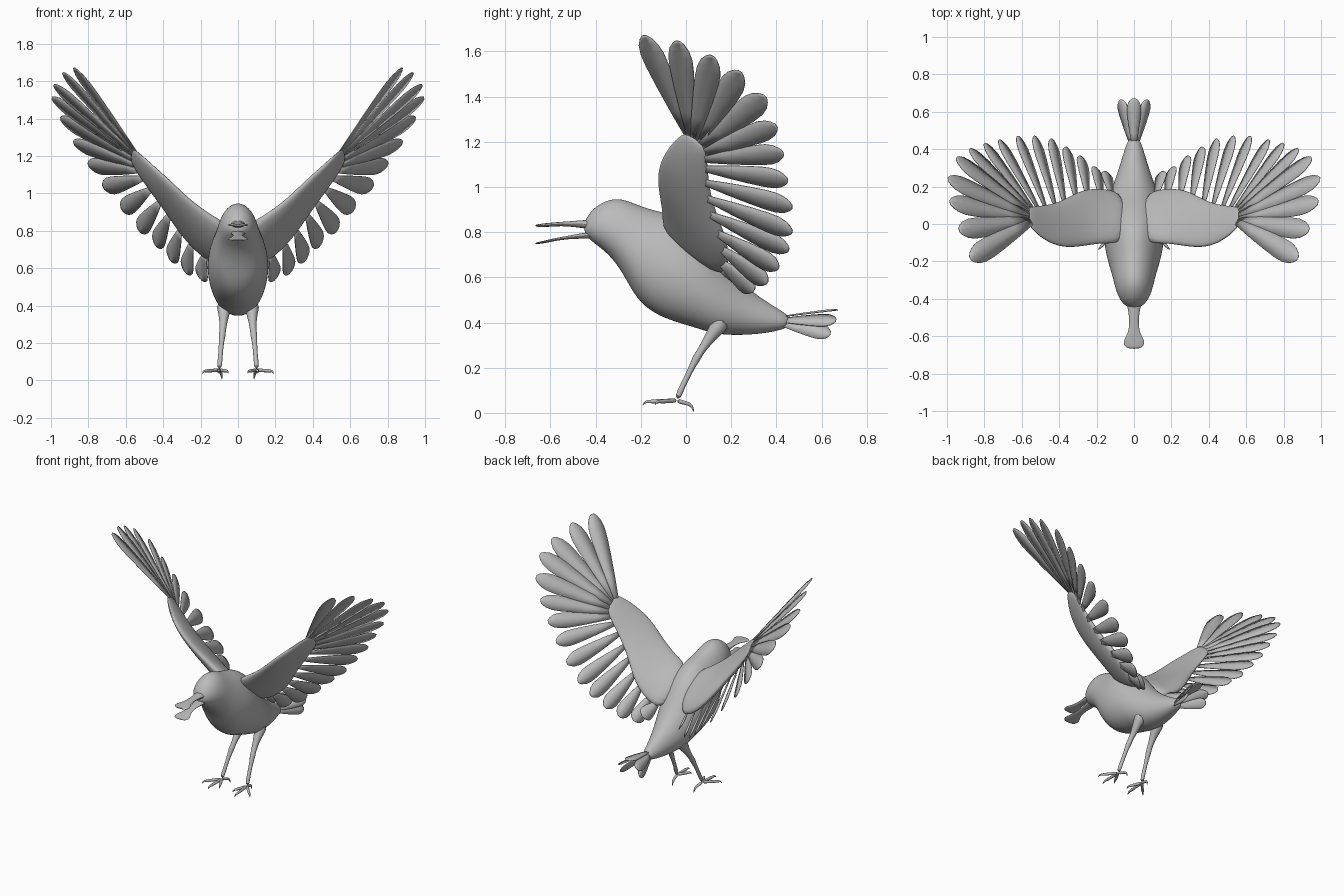
import bpy, bmesh, math
from mathutils import Vector as V

cube = bpy.data.objects.get("Cube")
if cube:
    bpy.data.objects.remove(cube)

grey = bpy.data.materials.new("plain grey")
grey.use_nodes = True
grey.diffuse_color = (0.5, 0.5, 0.5, 1)
grey.node_tree.nodes["Principled BSDF"].inputs["Base Color"].default_value = (0.5, 0.5, 0.5, 1)


def finish(name, bm, mirror=False, subsurf=0, thick=0):
    """Turn a bmesh into a smooth-shaded object with its modifiers."""
    bmesh.ops.recalc_face_normals(bm, faces=bm.faces)
    mesh = bpy.data.meshes.new(name)
    bm.to_mesh(mesh)
    bm.free()
    mesh.materials.append(grey)
    ob = bpy.data.objects.new(name, mesh)
    bpy.context.collection.objects.link(ob)
    bpy.ops.object.select_all(action='DESELECT')
    ob.select_set(True)
    bpy.context.view_layer.objects.active = ob
    bpy.ops.object.shade_smooth_by_angle(angle=math.radians(50))
    if thick:
        mod = ob.modifiers.new("thickness", 'SOLIDIFY')
        mod.thickness, mod.offset = thick, 0
    if subsurf:
        ob.modifiers.new("smooth", 'SUBSURF').levels = subsurf
        ob.modifiers["smooth"].render_levels = subsurf
    if mirror:
        ob.modifiers.new("mirror", 'MIRROR').use_mirror_merge = False
    return ob


def loft(bm, rings, sides=16, egg=0.0):
    """Skin elliptical rings, each given as centre, half axis u, half axis v."""
    loops = []
    for c, u, v in rings:
        loop = []
        for i in range(sides):
            a = math.tau * i / sides
            loop.append(bm.verts.new(c + u * math.cos(a) * (1 - egg * math.sin(a)) + v * math.sin(a)))
        loops.append(loop)
    for a, b in zip(loops, loops[1:]):
        for i in range(sides):
            j = (i + 1) % sides
            bm.faces.new((a[i], a[j], b[j], b[i]))
    bm.faces.new(loops[0])
    bm.faces.new(loops[-1])


def tube(bm, points, sides=10):
    """Round limb through (x, y, z, radius) points."""
    pts = [V(p[:3]) for p in points]
    rings = []
    for i, p in enumerate(pts):
        t = (pts[min(i + 1, len(pts) - 1)] - pts[max(i - 1, 0)]).normalized()
        u = t.cross(V((1, 0.1, 0.3))).normalized()
        rings.append((p, u * points[i][3], t.cross(u) * points[i][3]))
    loft(bm, rings, sides)


FEATHER = [(0, .3), (.25, .6), (.5, .85), (.7, 1), (.82, 1), (.91, .82), (.97, .5), (1, .2)]


def feather(bm, base, tip, normal, width):
    """Cambered vane from base to tip."""
    base, tip = V(base), V(tip)
    axis = tip - base
    side = V(normal).cross(axis).normalized()
    up = axis.cross(side).normalized()
    rows = []
    for t, w in FEATHER:
        c = base + axis * t
        s = side * w * width / 2
        rows.append([bm.verts.new(p) for p in (c - s, c + up * 0.006 * w, c + s)])
    for a, b in zip(rows, rows[1:]):
        for i in (0, 1):
            bm.faces.new((a[i], a[i + 1], b[i + 1], b[i]))


# Body and head: y, bottom, top, half width
BODY = [(-.45, .80, .84, .02), (-.435, .775, .875, .05), (-.40, .745, .915, .08),
        (-.34, .70, .948, .102), (-.28, .62, .95, .115), (-.22, .50, .925, .135),
        (-.14, .435, .898, .155), (-.05, .40, .88, .165), (.04, .375, .82, .16),
        (.12, .348, .725, .142), (.2, .342, .62, .115), (.3, .345, .53, .08),
        (.4, .36, .465, .05), (.46, .38, .43, .028)]
bm = bmesh.new()
loft(bm, [(V((0, y, (b + t) / 2)), V((w, 0, 0)), V((0, 0, (t - b) / 2))) for y, b, t, w in BODY],
     20, egg=0.12)
finish("body", bm, subsurf=2)

# Open bill with spoon-shaped ends: y, z offset, half width, half height
BILL = [(-.39, .0, .05, .026), (-.45, .002, .034, .019), (-.52, .004, .024, .011),
        (-.58, .002, .03, .009), (-.62, -.002, .058, .009), (-.65, -.004, .058, .007),
        (-.668, -.004, .03, .004)]
for name, z, slope in (("upper_bill", .833, 0), ("lower_bill", .79, .13)):
    bm = bmesh.new()
    loft(bm, [(V((0, y, z + dz + slope * (y + .39))), V((w, 0, 0)), V((0, 0, h * (.7 if slope else 1))))
              for y, dz, w, h in BILL], 12)
    finish(name, bm, subsurf=1)

# Wing arm: leading point, trailing point, half thickness
ARM = [((.04, -.11, .82), (.06, .17, .60), .06), ((.15, -.10, .88), (.17, .19, .645), .05),
       ((.27, -.12, .97), (.28, .19, .75), .042), ((.36, -.13, 1.06), (.38, .125, .90), .036),
       ((.45, -.105, 1.14), (.47, .10, 1.02), .03), ((.53, -.045, 1.215), (.55, .095, 1.13), .02),
       ((.565, 0, 1.245), (.575, .08, 1.18), .008)]
bm = bmesh.new()
rings = []
for lead, trail, h in ARM:
    lead, trail = V(lead), V(trail)
    chord = (lead - trail) / 2
    span = V((.52, .1, .42))
    rings.append(((lead + trail) / 2, chord, chord.cross(span).normalized() * h))
loft(bm, rings, 16)
finish("wing_arm", bm, mirror=True, subsurf=2)

# Flight feathers: tips from the outermost to the innermost
TIPS = [(.875, -.185, 1.67), (.935, -.035, 1.645), (.985, .115, 1.58), (.995, .24, 1.51),
        (.95, .35, 1.4), (.88, .4, 1.27), (.80, .43, 1.15), (.72, .45, 1.03), (.62, .47, .91),
        (.53, .47, .80), (.44, .455, .72), (.36, .41, .64), (.28, .36, .575), (.2, .3, .54),
        (.15, .28, .58)]
ROOTS = [(.55, .01, 1.225), (.56, .02, 1.22), (.56, .035, 1.21), (.56, .05, 1.2), (.56, .065, 1.18),
         (.55, .075, 1.15), (.54, .08, 1.12), (.51, .08, 1.08), (.47, .08, 1.02), (.42, .09, .95),
         (.37, .1, .88), (.31, .13, .80), (.25, .15, .73), (.18, .15, .67), (.12, .15, .64)]
bm = bmesh.new()
for i, (root, tip) in enumerate(zip(ROOTS, TIPS)):
    feather(bm, root, tip, (-1, .5, .6), .115 if i < 5 else .1)
finish("wing_feathers", bm, mirror=True, thick=.004)

# Tail feathers
bm = bmesh.new()
feather(bm, (0, .42, .425), (0, .672, .455), (0, 0, 1), .075)
for s in (-1, 1):
    feather(bm, (.012 * s, .42, .41), (.07 * s, .665, .41), (.7 * s, 0, .7), .075)
    feather(bm, (.015 * s, .42, .395), (.075 * s, .64, .35), (s, 0, .35), .07)
finish("tail_feathers", bm, thick=.004)

# Legs
bm = bmesh.new()
tube(bm, [(.075, .17, .42, .05), (.075, .125, .36, .032), (.078, .09, .31, .022), (.082, .06, .265, .017),
          (.085, .045, .24, .02), (.088, .03, .21, .014), (.095, -.015, .12, .012), (.1, -.04, .06, .016)])
finish("leg", bm, mirror=True, subsurf=1)

# Toes, each ending in a downturned claw
bm = bmesh.new()
for x, y in ((.105, -.165), (.175, -.12), (.06, -.12)):
    start, end = V((.1, -.04, .055)), V((x, y, .05))
    mid, claw = start.lerp(end, .5), start.lerp(end, 1.22)
    tube(bm, [(*start, .013), (*mid, .009), (*start.lerp(end, .7), .011), (*end, .008),
              (*start.lerp(end, 1.12), .006), (claw.x, claw.y, .034, .001)], 8)
tube(bm, [(.1, -.04, .055, .013), (.095, -.01, .045, .009), (.09, .015, .04, .01),
          (.087, .03, .025, .006), (.086, .034, .002, .001)], 8)
finish("toes", bm, mirror=True, subsurf=1)
